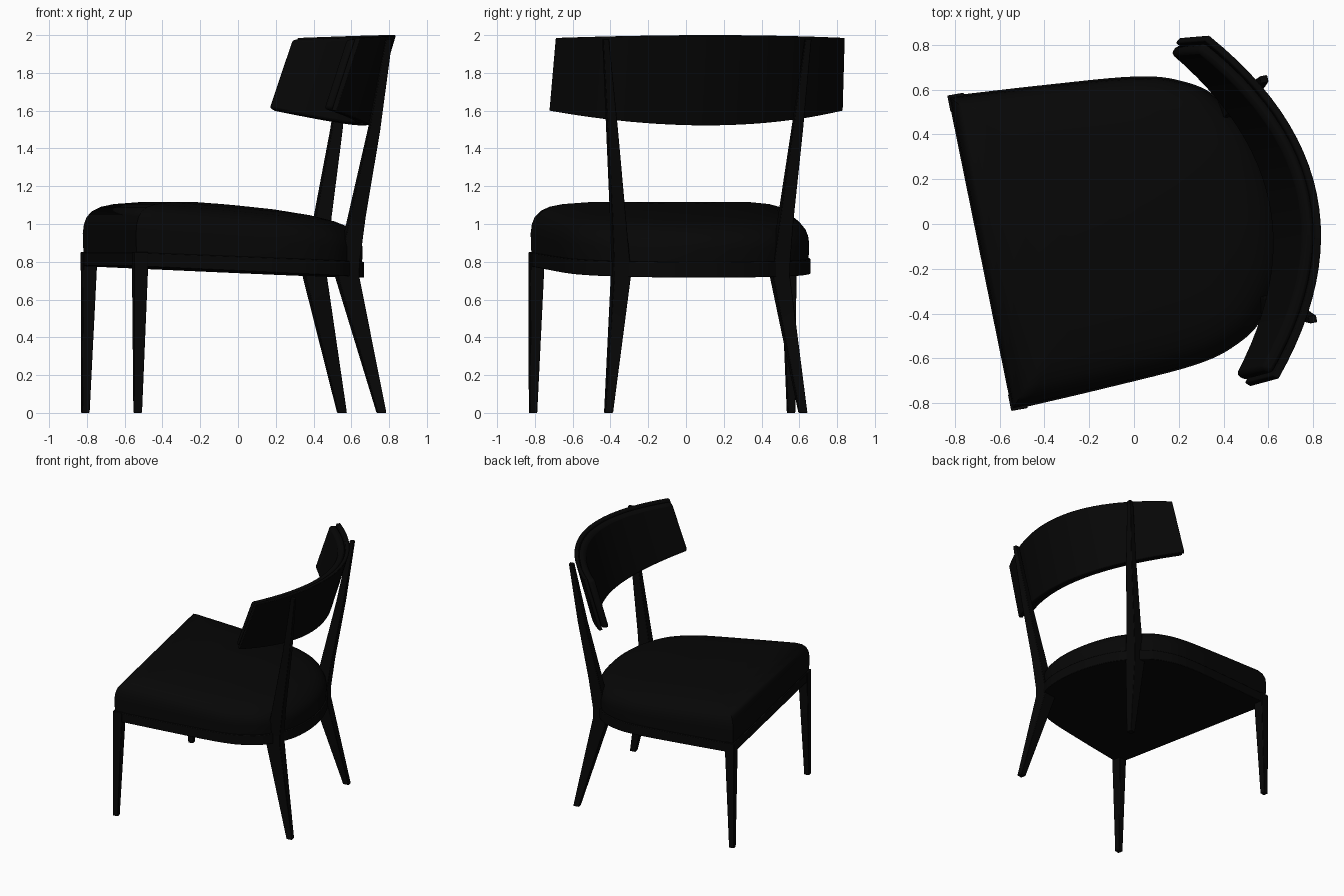
import bpy, bmesh
from mathutils import Vector

cube = bpy.data.objects.get("Cube")
if cube:
    bpy.data.objects.remove(cube)

# Chair axes on the floor: t runs from seat front to back, s runs sideways
FRONT = Vector((-0.6875, -0.13, 0))
BACK_DIR = Vector((0.985, 0.172, 0))
SIDE_DIR = Vector((-0.199, 0.98, 0))


def place(t, s, z):
    return FRONT + BACK_DIR * t + SIDE_DIR * s + Vector((0, 0, z))


def material(name, value):
    mat = bpy.data.materials.new(name)
    mat.use_nodes = True
    colour = (value, value, value, 1)
    mat.diffuse_color = colour
    mat.node_tree.nodes["Principled BSDF"].inputs["Base Color"].default_value = colour
    return mat


black = material("near_black", 0.002)


def loft(name, rings, bevel=0, angle=0.7):
    """Skin a list of closed rings of (t, s, z) points and cap both ends."""
    bm = bmesh.new()
    loops = [[bm.verts.new(place(*p)) for p in ring] for ring in rings]
    n = len(loops[0])
    for a, b in zip(loops, loops[1:]):
        for i in range(n):
            j = (i + 1) % n
            bm.faces.new((a[i], a[j], b[j], b[i]))
    bm.faces.new(loops[0])
    bm.faces.new(loops[-1])
    bmesh.ops.recalc_face_normals(bm, faces=bm.faces)
    mesh = bpy.data.meshes.new(name)
    bm.to_mesh(mesh)
    bm.free()
    mesh.materials.append(black)
    obj = bpy.data.objects.new(name, mesh)
    bpy.context.collection.objects.link(obj)
    if bevel:
        mod = obj.modifiers.new("soft_edges", 'BEVEL')
        mod.width = bevel
        mod.segments = 2
        mod.limit_method = 'ANGLE'
    bpy.ops.object.select_all(action='DESELECT')
    bpy.context.view_layer.objects.active = obj
    obj.select_set(True)
    bpy.ops.object.shade_smooth_by_angle(angle=angle)


def spline(points, steps=6):
    """Smooth open curve through the points."""
    pts = [Vector(p) for p in points]
    pts = [2 * pts[0] - pts[1]] + pts + [Vector((pts[-2].x, -pts[-2].y))]
    out = []
    for a, b, c, d in zip(pts, pts[1:], pts[2:], pts[3:]):
        for k in range(steps):
            u = k / steps
            out.append(0.5 * (2 * b + (c - a) * u + (2 * a - 5 * b + 4 * c - d) * u * u
                              + (3 * b - a - 3 * c + d) * u ** 3))
    return out + [pts[-2]]


# Seat outline: straight front, bowed sides, rounded back
half = spline([(0, 0.715), (0.43, 0.69), (0.84, 0.657), (1.04, 0.6),
               (1.18, 0.5), (1.31, 0.29), (1.357, 0)])
outline = half + [Vector((p.x, -p.y)) for p in reversed(half[:-1])]
CENTRE = Vector((0.65, 0))


def seat_ring(scale, height, tilt):
    ring = [CENTRE + (p - CENTRE) * scale for p in outline]
    return [(p.x, p.y, height - tilt * p.x) for p in ring]


# Seat frame
loft("seat_frame", [seat_ring(1, 0.777, 0.045), seat_ring(1, 0.85, 0.038)], 0.004)

# Domed seat cushion: scale, height and backward tilt of each layer
cushion = [(0.985, 0.84, 0.04), (0.99, 0.95, 0.06), (0.982, 1.0, 0.075),
           (0.963, 1.04, 0.085), (0.925, 1.073, 0.088), (0.87, 1.098, 0.088),
           (0.78, 1.118, 0.088), (0.6, 1.139, 0.088), (0.35, 1.153, 0.088),
           (0.1, 1.158, 0.088)]
loft("seat_cushion", [seat_ring(*layer) for layer in cushion], angle=0.9)


# Legs: tapered square sections listed from the floor up
def leg(name, side, sections):
    rings = []
    for t, s, z, depth, width in sections:
        rings.append([(t + a * depth / 2, side * s + b * width / 2, z)
                      for a, b in ((-1, -1), (1, -1), (1, 1), (-1, 1))])
    loft(name, rings, 0.004, 0.5)


front_sections = [(0.018, 0.697, 0, 0.04, 0.04), (0.034, 0.681, 0.78, 0.074, 0.074),
                  (0.034, 0.681, 0.852, 0.074, 0.074)]
back_sections = [(1.363, 0.525, 0, 0.046, 0.042), (1.198, 0.43, 0.72, 0.114, 0.09),
                 (1.205, 0.433, 0.8, 0.104, 0.086), (1.243, 0.453, 1.03, 0.084, 0.073),
                 (1.328, 0.5, 1.5, 0.058, 0.055), (1.398, 0.547, 1.98, 0.034, 0.032)]
for side, label in ((1, "left"), (-1, "right")):
    leg("front_leg_" + label, side, front_sections)
    leg("back_leg_" + label, side, back_sections)


# Backrest: leaning curved band, lower edge dipping in the middle
def band(name, half_width, outer, inner, inset, bevel, angle):
    rings = []
    count = 24
    for i in range(count + 1):
        f = 2 * i / count - 1
        s = half_width * f
        arc = 1.528 - 0.328 * f * f
        low = 1.522 + 0.078 * f * f + inset
        high = 2.0 - 0.015 * f * f - inset
        # sideways normal of the curve keeps the band evenly thick
        slope = 0.84 * f
        size = (1 + slope * slope) ** 0.5
        ring = []
        for z, gap in ((low, outer), (high, outer), (high, inner), (low, inner)):
            drop = 2.0 - z
            lean = drop * (0.305 + 0.03 * f * f)
            ring.append((arc - lean - gap / size,
                         s + 0.03 * f * drop - gap * slope / size, z))
        rings.append(ring)
    loft(name, rings, bevel, angle)


band("backrest_shell", 0.782, 0, 0.03, 0, 0.005, 0.5)
band("backrest_pad", 0.772, 0.028, 0.08, 0.008, 0.018, 0.8)
